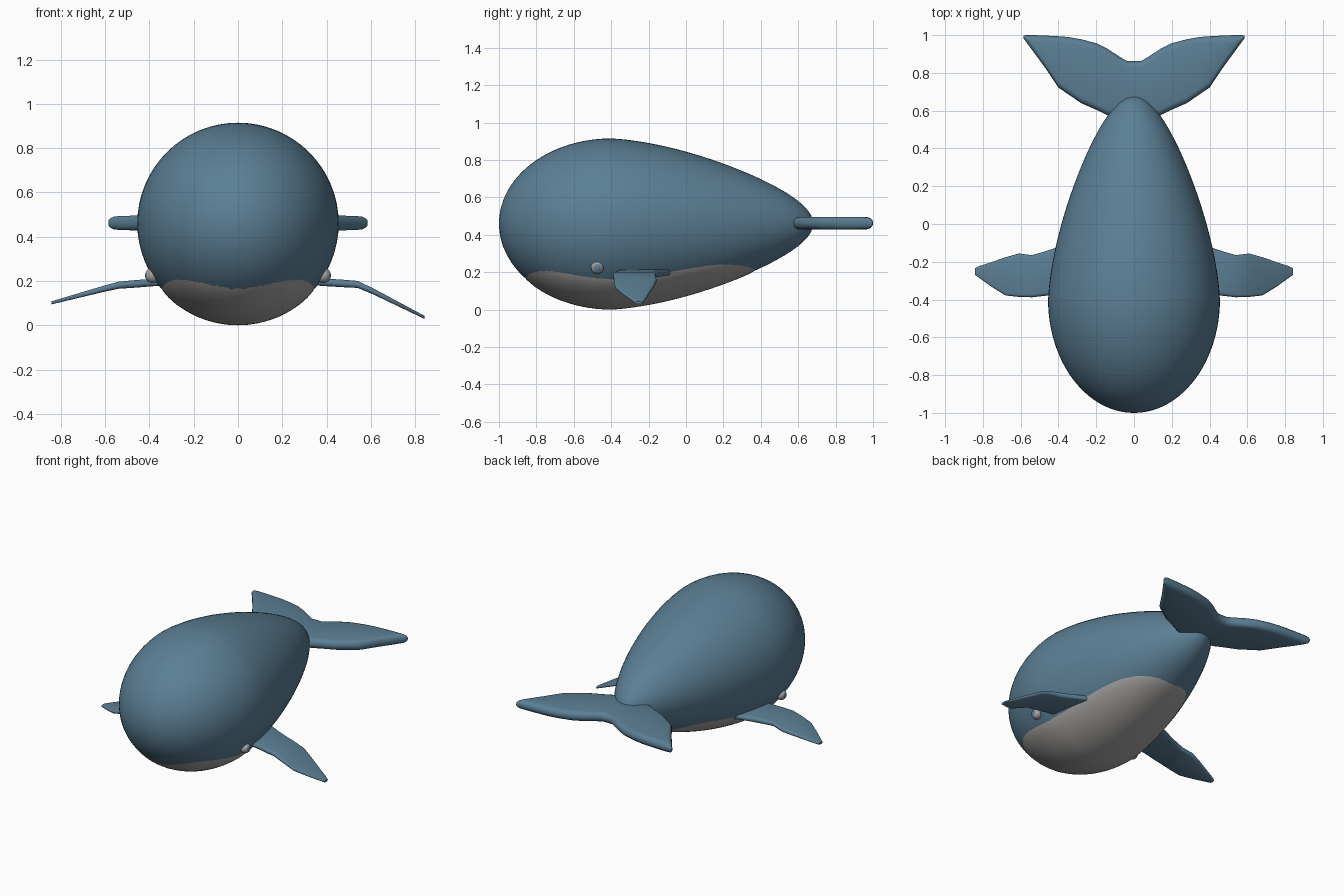
import bpy, bmesh, math
from math import sin, cos, pi, sqrt
from mathutils import Vector

if "Cube" in bpy.data.objects:
    bpy.data.objects.remove(bpy.data.objects["Cube"], do_unlink=True)


def material(name, rgb):
    m = bpy.data.materials.new(name)
    m.use_nodes = True
    m.diffuse_color = (*rgb, 1)
    bsdf = m.node_tree.nodes["Principled BSDF"]
    bsdf.inputs["Base Color"].default_value = (*rgb, 1)
    bsdf.inputs["Roughness"].default_value = 0.6
    return m


BLUE = material("slate_blue", (0.105, 0.212, 0.30))
GREY = material("belly_grey", (0.38, 0.37, 0.36))
AXIS_Z = 0.46      # height of the body axis
RADIUS = 0.455
WIDEST = -0.4      # y of the fullest section


def finish(name, bm, mats, angle=50):
    bmesh.ops.recalc_face_normals(bm, faces=bm.faces)
    me = bpy.data.meshes.new(name)
    bm.to_mesh(me)
    bm.free()
    for m in mats:
        me.materials.append(m)
    ob = bpy.data.objects.new(name, me)
    bpy.context.collection.objects.link(ob)
    bpy.ops.object.select_all(action='DESELECT')
    ob.select_set(True)
    bpy.context.view_layer.objects.active = ob
    bpy.ops.object.shade_smooth_by_angle(angle=math.radians(angle))
    return ob


def skin(bm, rings, caps=True):
    """Join equal closed rings of points with quads."""
    loops = [[bm.verts.new(p) for p in r] for r in rings]
    n = len(loops[0])
    for a, b in zip(loops, loops[1:]):
        for i in range(n):
            j = (i + 1) % n
            bm.faces.new((a[i], a[j], b[j], b[i]))
    if caps:
        bm.faces.new(loops[0])
        bm.faces.new(loops[-1])


def body_radius(y):
    if y < WIDEST:
        t = (WIDEST - y) / 0.6
        return RADIUS * sqrt(max(0, 1 - t * t))
    t = (y - WIDEST) / 1.08
    return RADIUS * sqrt(max(0, 1 - t * t)) * (1 - 0.33 * t ** 1.3)


# Egg-shaped body, turned around the long axis
def body():
    rings = []
    steps, sides = 48, 64
    for k in range(steps + 1):
        a = 0.02 + (pi - 0.04) * k / steps
        y = WIDEST - cos(a) * (0.6 if a < pi / 2 else 1.08)
        r = body_radius(y)
        rings.append([(r * cos(2 * pi * i / sides), y, AXIS_Z + r * sin(2 * pi * i / sides))
                      for i in range(sides)])
    bm = bmesh.new()
    skin(bm, rings)
    finish("body", bm, [BLUE])


# Belly patch, a rounded outline laid on the underside of the body
def belly():
    def signed_pow(v, p):
        return math.copysign(abs(v) ** p, v)

    rings = []
    power = 2 / 2.6
    for k in range(1, 25):
        s = sin(pi / 2 * k / 24)
        lift = 0.008 * (1 - s ** 24) - 0.003
        ring = []
        for i in range(80):
            a = 2 * pi * i / 80
            u = signed_pow(cos(a), power)
            x = s * 0.338 * signed_pow(sin(a), power) * (1 - 0.18 * u)
            y = -0.245 + s * 0.625 * u
            r = body_radius(y) + lift
            ring.append((x, y, AXIS_Z - sqrt(max(0, r * r - x * x))))
        rings.append(ring)
    bm = bmesh.new()
    skin(bm, rings, caps=False)
    bm.faces.new([v for v in bm.verts][:80])
    # face the patch downwards
    ob = finish("belly", bm, [GREY], 80)
    if sum(p.normal.z for p in ob.data.polygons) > 0:
        ob.data.flip_normals()


def capsule(x, front, back, z, thick, n=6):
    """Flat cross-section with rounded front and back edges."""
    r = min(thick, back - front) / 2
    pts = []
    for centre, start in ((back - r, -pi / 2), (front + r, pi / 2)):
        for i in range(n + 1):
            a = start + pi * i / n
            pts.append((x, centre + r * cos(a), z + thick / 2 * sin(a)))
    return pts


# Pectoral fins: x, front edge, back edge
FIN = [(.30, -.36, -.08), (.41, -.37, -.125), (.47, -.38, -.145), (.54, -.388, -.165),
       (.61, -.386, -.156), (.68, -.378, -.176), (.75, -.335, -.2), (.82, -.285, -.223),
       (.842, -.27, -.234)]


def fin(name, side, mid_z, tip_z):
    rings = []
    for x, front, back in FIN:
        if x < 0.55:
            z = 0.2 + (mid_z - 0.2) * (x - 0.3) / 0.25
        else:
            z = mid_z + (tip_z - mid_z) * (x - 0.55) / 0.29
        thick = 0.034 - 0.02 * max(0, x - 0.5) / 0.34
        rings.append(capsule(side * x, front, back, z, thick))
    bm = bmesh.new()
    skin(bm, rings)
    finish(name, bm, [BLUE])


# Tail flukes: x, front edge, back edge, thickness
TAIL = [(0, .55, .862, .066), (.037, .553, .862, .066), (.075, .562, .885, .066),
        (.14, .575, .927, .066), (.2, .605, .957, .066), (.28, .64, .978, .066),
        (.35, .688, .99, .066), (.4, .722, .994, .066), (.476, .835, .998, .066),
        (.53, .908, 1.0, .064), (.56, .95, 1.0, .058), (.575, .97, 1.0, .045), (.584, .98, .998, .025)]


def tail():
    half = [capsule(x, f, b, AXIS_Z + 0.002, t) for x, f, b, t in TAIL]
    mirrored = [[(-x, y, z) for x, y, z in ring] for ring in half[:0:-1]]
    bm = bmesh.new()
    skin(bm, mirrored + half)
    finish("tail_flukes", bm, [BLUE])


# Eyes: a ball with the iris painted on its outward cap
def eye(name, side):
    centre = Vector((side * 0.386, -0.475, 0.225))
    bm = bmesh.new()
    rings = []
    for k in range(1, 16):
        a = pi * k / 16
        rings.append([centre + 0.034 * Vector((side * cos(a), sin(a) * cos(2 * pi * i / 24),
                                               sin(a) * sin(2 * pi * i / 24))) for i in range(24)])
    skin(bm, rings)
    for f in bm.faces:
        out = (f.calc_center_median() - centre).normalized()
        f.material_index = 1 if out.x * side > 0.83 else 0
    finish(name, bm, [GREY, BLUE])


body()
belly()
fin("left_fin", 1, 0.184, 0.037)
fin("right_fin", -1, 0.18, 0.102)
tail()
eye("left_eye", 1)
eye("right_eye", -1)
